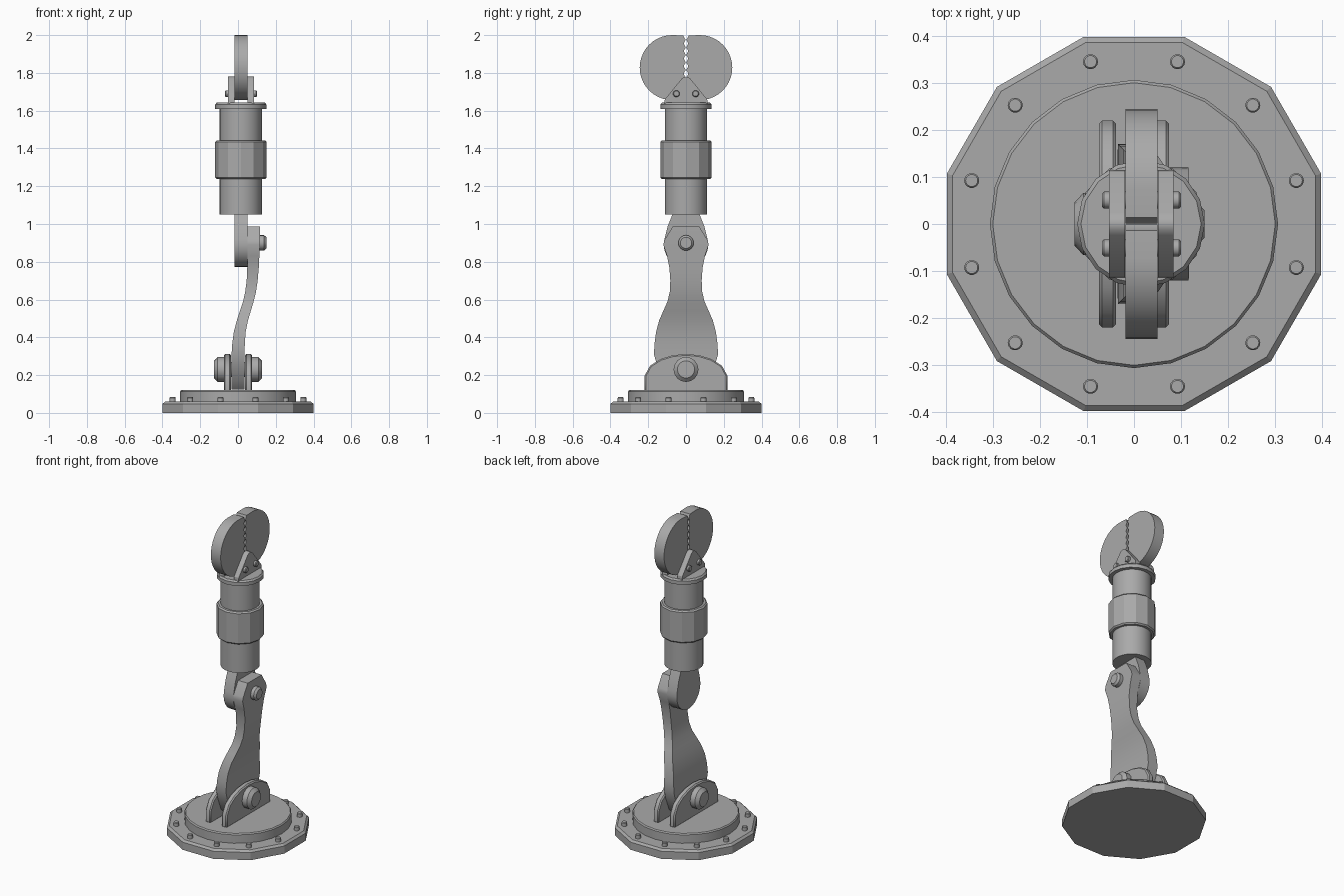
import bpy, bmesh, math
from mathutils import Vector

if "Cube" in bpy.data.objects:
    bpy.data.objects.remove(bpy.data.objects["Cube"])

grey = bpy.data.materials.new("plain_grey")
grey.diffuse_color = (0.4, 0.4, 0.4, 1)
grey.use_nodes = True
grey.node_tree.nodes["Principled BSDF"].inputs["Base Color"].default_value = grey.diffuse_color


def finish(bm, name, angle=32):
    bmesh.ops.recalc_face_normals(bm, faces=bm.faces)
    me = bpy.data.meshes.new(name)
    bm.to_mesh(me)
    bm.free()
    me.materials.append(grey)
    me.shade_smooth()
    me.set_sharp_from_angle(angle=math.radians(angle))
    ob = bpy.data.objects.new(name, me)
    bpy.context.collection.objects.link(ob)
    return ob


def loft(name, rings, angle=32):
    """Skin a list of equal rings of points and cap both ends."""
    bm = bmesh.new()
    vs = [[bm.verts.new(p) for p in ring] for ring in rings]
    n = len(vs[0])
    for a, b in zip(vs, vs[1:]):
        for i in range(n):
            j = (i + 1) % n
            bm.faces.new((a[i], a[j], b[j], b[i]))
    bm.faces.new(vs[0][::-1])
    bm.faces.new(vs[-1])
    return finish(bm, name, angle)


def turned(name, profile, n, centre=(0, 0, 0), axis="z", phase=0.0, angle=32):
    """Turned part from (radius, position along axis) pairs."""
    rings = []
    for r, h in profile:
        ring = []
        for i in range(n):
            t = math.radians(phase) + 2 * math.pi * i / n
            c, s = r * math.cos(t), r * math.sin(t)
            p = (c, s, h) if axis == "z" else (h, c, s)
            ring.append(Vector(p) + Vector(centre))
        rings.append(ring)
    return loft(name, rings, angle)


def plate(name, outline, x0, x1, bevel=0.0):
    """Plate from a (y, z) outline, extruded from x0 to x1."""
    ob = loft(name, [[(x, y, z) for y, z in outline] for x in (x0, x1)])
    if bevel:
        m = ob.modifiers.new("edge_bevel", "BEVEL")
        m.width, m.segments, m.limit_method = bevel, 1, "ANGLE"
        m.angle_limit = math.radians(50)
    return ob


def mirrored(half):
    """Complete a right-hand outline with its left-hand half."""
    return half + [(-y, z) for y, z in reversed(half) if y > 1e-6]


# Round base with bolts
turned("base_flange", [(0.413, 0), (0.413, 0.048), (0.4, 0.06)], 12, phase=15, angle=20)
turned("base_disc", [(0.307, 0.05), (0.307, 0.113), (0.301, 0.12)], 24)
for k in range(12):
    a = math.radians(15 + 30 * k)
    turned(f"base_bolt_{k + 1}", [(0.016, 0.055), (0.016, 0.08), (0.013, 0.084)], 14,
           (0.358 * math.cos(a), 0.358 * math.sin(a), 0))

# Hinge brackets and pivot at the base
bracket = mirrored([(0.22, 0.115), (0.22, 0.195), (0.19, 0.25), (0.135, 0.285),
                    (0.07, 0.305), (0, 0.312)])
for side, tag in ((-1, "left"), (1, "right")):
    plate(f"base_bracket_{tag}", bracket, side * 0.038, side * 0.075, 0.007)
    turned(f"base_pivot_cap_{tag}",
           [(0.066, side * 0.07), (0.066, side * 0.108), (0.046, side * 0.127)],
           16, (0, 0, 0.23), "x")
turned("base_pivot_pin", [(0.04, -0.08), (0.04, 0.08)], 16, (0, 0, 0.23), "x")

# Curved lower arm: height, left x, right x, half depth
rows = [(0.125, -0.035, 0.035, 0.075), (0.17, -0.035, 0.035, 0.12),
        (0.25, -0.035, 0.035, 0.152), (0.31, -0.034, 0.035, 0.17),
        (0.37, -0.03, 0.036, 0.166), (0.43, -0.022, 0.041, 0.158),
        (0.49, -0.006, 0.053, 0.142), (0.54, 0.01, 0.068, 0.12),
        (0.59, 0.027, 0.083, 0.098), (0.64, 0.038, 0.095, 0.086),
        (0.7, 0.046, 0.104, 0.083), (0.77, 0.049, 0.11, 0.088),
        (0.83, 0.05, 0.113, 0.1), (0.89, 0.05, 0.116, 0.12),
        (0.915, 0.05, 0.117, 0.114), (0.987, 0.05, 0.117, 0.07)]
loft("lower_arm", [[(l, -d, z), (r, -d, z), (r, d, z), (l, d, z)] for z, l, r, d in rows])

# Elbow pin and link
turned("elbow_pin", [(0.03, 0.0), (0.03, 0.11), (0.041, 0.11), (0.041, 0.138), (0.03, 0.15)],
       16, (0, 0, 0.9), "x")
link = [(0.118 * math.sin(math.radians(t)), 0.89 - 0.118 * math.cos(math.radians(t)))
        for t in range(0, 106, 15)]
plate("elbow_link", mirrored(link + [(0.098, 0.985), (0.068, 1.06)]), -0.018, 0.05)

# Cylinder forearm with sleeve and collar
mid = (0.015, 0, 0)
turned("forearm_cylinder", [(0.112, 1.05), (0.112, 1.63)], 32, mid)
turned("forearm_sleeve", [(0.128, 1.238), (0.136, 1.246), (0.136, 1.434), (0.128, 1.442)],
       12, mid, angle=25)
turned("forearm_collar", [(0.136, 1.61), (0.136, 1.632), (0.128, 1.642)], 16, mid)

# Claw brackets with two through pins
claw = mirrored([(0.115, 1.635), (0.112, 1.66), (0.024, 1.768), (0.012, 1.777), (0, 1.78)])
plate("claw_bracket_left", claw, -0.053, -0.019)
plate("claw_bracket_right", claw, 0.051, 0.084)
for y, tag in ((-0.051, "front"), (0.051, "back")):
    turned(f"claw_pin_{tag}", [(0.014, -0.068), (0.018, -0.064), (0.018, 0.096), (0.014, 0.1)],
           14, (0, y, 1.69), "x")

# Rounded jaws with toothed inner edges
arc = [(0.073 + 0.172 * math.sin(math.radians(t)), 1.828 + 0.172 * math.cos(math.radians(t)))
       for t in range(0, 181, 9)]
teeth = [(0.002, 1.665), (0.001, 1.765)]
for k in range(5):
    z = 1.785 + 0.04 * k
    teeth += [(0.01, z + 0.006), (0.01, z + 0.016), (0.001, z + 0.03)]
teeth += [(0.008, 1.983), (0.014, 1.998)]
for s, tag in ((-1, "front"), (1, "back")):
    plate(f"jaw_{tag}", [(s * y, z) for y, z in arc + teeth], -0.018, 0.05)
